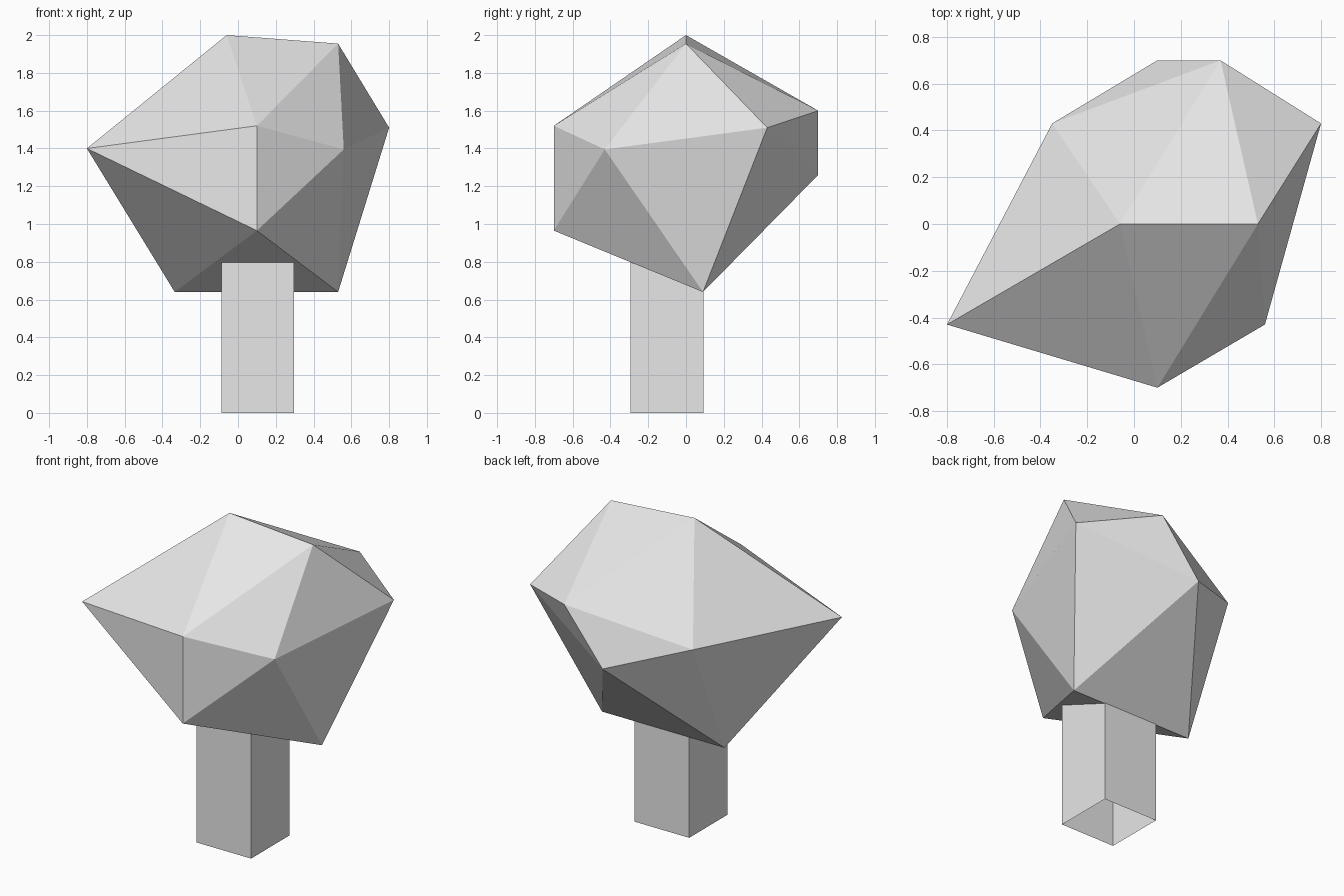
import bpy, bmesh
from mathutils import Vector

cube = bpy.data.objects.get("Cube")
if cube:
    bpy.data.objects.remove(cube, do_unlink=True)

# One plain grey for the whole tree
grey = bpy.data.materials.new("light_grey")
grey.use_nodes = True
grey.diffuse_color = (0.8, 0.8, 0.8, 1)
grey.node_tree.nodes["Principled BSDF"].inputs["Base Color"].default_value = (0.8, 0.8, 0.8, 1)


def add_object(name, bm):
    bmesh.ops.recalc_face_normals(bm, faces=bm.faces[:])
    mesh = bpy.data.meshes.new(name)
    bm.to_mesh(mesh)
    bm.free()
    mesh.materials.append(grey)
    obj = bpy.data.objects.new(name, mesh)
    bpy.context.collection.objects.link(obj)
    return obj


# Canopy: a stretched icosahedron, its corners set as pairs of opposite edges
corners = {
    "A": (-0.06, 0, 2.0), "B": (0.53, 0, 1.955),            # top ridge
    "C": (-0.8, -0.43, 1.4), "J": (-0.35, 0.43, 1.4),       # left side
    "D": (0.1, -0.7, 1.52), "E": (0.1, -0.7, 0.965),        # front edge
    "F": (0.56, -0.43, 1.395), "G": (0.8, 0.43, 1.51),      # right side
    "H": (0.37, 0.7, 1.6), "I": (0.1, 0.7, 1.26),           # back edge
    "K": (-0.335, 0.09, 0.64), "L": (0.53, 0.09, 0.64),     # bottom ridge
}
facets = ("ACD ADB BDF BFG BGH BHA AHJ AJC CDE DEF "
          "EFL FGL GHI GIL HIJ JIK JCK CEK EKL KLI")
bm = bmesh.new()
verts = {key: bm.verts.new(co) for key, co in corners.items()}
for facet in facets.split():
    bm.faces.new([verts[key] for key in facet])
add_object("canopy", bm)

# Trunk: a square tube, open at the bottom, running up into the canopy
bm = bmesh.new()
bmesh.ops.create_cube(bm, size=1)
for v in bm.verts:
    v.co = Vector((0.105 + v.co.x * 0.385, -0.1 + v.co.y * 0.385, (v.co.z + 0.5) * 0.8))
ends = [f for f in bm.faces if abs(f.normal.z) > 0.9]
bmesh.ops.delete(bm, geom=ends, context="FACES_ONLY")
add_object("trunk", bm)
